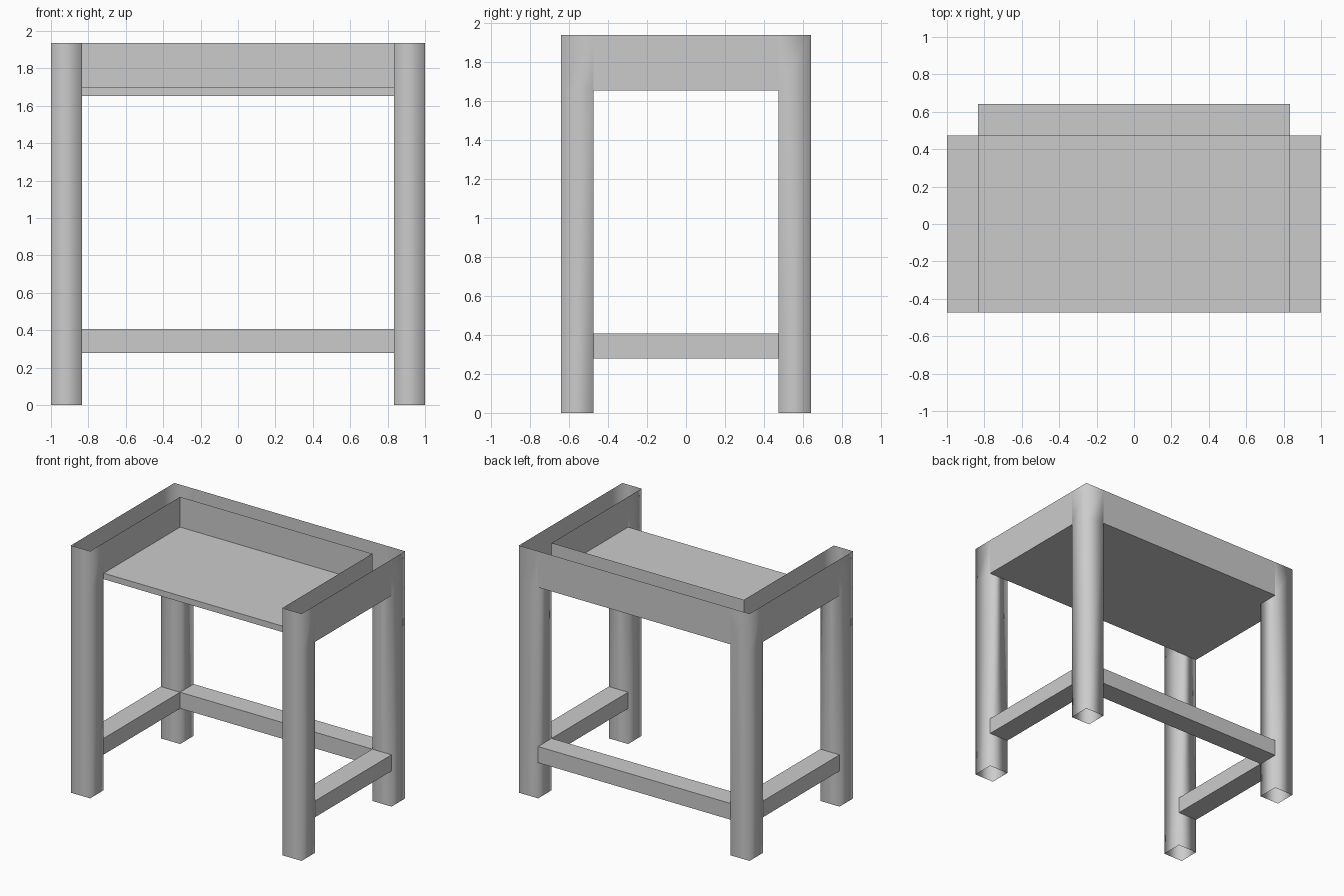
import bpy, bmesh

if "Cube" in bpy.data.objects:
    bpy.data.objects.remove(bpy.data.objects["Cube"])

X0, X1 = 0.833, 1.0        # inner / outer leg faces
Y0, Y1 = 0.473, 0.641
TOP, RAIL_Z, SEAT_Z = 1.937, 1.653, 1.70
S_LO, S_HI = 0.279, 0.406  # stretcher heights


def finish(name, bm, smooth=False):
    bmesh.ops.recalc_face_normals(bm, faces=bm.faces)
    for f in bm.faces:
        f.smooth = smooth
    mesh = bpy.data.meshes.new(name)
    bm.to_mesh(mesh)
    bm.free()
    bpy.context.collection.objects.link(bpy.data.objects.new(name, mesh))


def shell(name, lo, hi, open_sides=()):
    """Box from lo to hi with the named sides (such as '+z') left open."""
    bm = bmesh.new()
    bmesh.ops.create_cube(bm, size=1)
    bmesh.ops.recalc_face_normals(bm, faces=bm.faces)
    for v in bm.verts:
        v.co = [(a + b) / 2 + c * (b - a) for a, b, c in zip(lo, hi, v.co)]
    bm.normal_update()
    doomed = []
    for f in bm.faces:
        axis = max(range(3), key=lambda i: abs(f.normal[i]))
        side = ("+" if f.normal[axis] > 0 else "-") + "xyz"[axis]
        if side in open_sides:
            doomed.append(f)
    bmesh.ops.delete(bm, geom=doomed, context='FACES')
    # keep windings outward even though the shell is open
    mesh = bpy.data.meshes.new(name)
    bm.to_mesh(mesh)
    bm.free()
    bpy.context.collection.objects.link(bpy.data.objects.new(name, mesh))


def leg(name, sx, sy):
    """Hollow square leg; above the rail only the outward walls continue."""
    ring = [(X0, Y0), (X1, Y0), (X1, Y1), (X0, Y1)]
    bm = bmesh.new()
    rows = [[bm.verts.new((sx * x, sy * y, z)) for x, y in ring]
            for z in (0, RAIL_Z, TOP)]
    for level in (0, 1):
        for i in range(4):
            joins_side_rail = i == 0
            joins_back_rail = i == 3 and sy > 0
            if level and (joins_side_rail or joins_back_rail):
                continue
            j = (i + 1) % 4
            a, b = rows[level], rows[level + 1]
            quad = [a[i], a[j], b[j], b[i]]
            bm.faces.new(quad if sx * sy > 0 else quad[::-1])
    bmesh.ops.delete(bm, geom=[v for v in bm.verts if not v.link_faces], context='VERTS')
    for f in bm.faces:
        f.smooth = True
    mesh = bpy.data.meshes.new(name)
    bm.to_mesh(mesh)
    bm.free()
    bpy.context.collection.objects.link(bpy.data.objects.new(name, mesh))


for side, sx in (("left", -1), ("right", 1)):
    xa, xb = sorted((sx * X0, sx * X1))
    # Legs
    leg(f"front_leg_{side}", sx, -1)
    leg(f"back_leg_{side}", sx, 1)
    # Side rail: channel open at the top
    shell(f"side_rail_{side}", (xa, -Y0, RAIL_Z), (xb, Y0, TOP), ("+z", "+y", "-y"))
    # Side stretcher
    shell(f"side_stretcher_{side}", (xa, -Y0, S_LO), (xb, Y0, S_HI), ("+y", "-y"))

# Back rail and stretcher
shell("back_rail", (-X0, Y0, RAIL_Z), (X0, Y1, TOP), ("+z", "+x", "-x"))
shell("back_stretcher", (-X0, Y0, S_LO), (X0, Y1, S_HI), ("+x", "-x"))

# Seat board inside the rails
shell("seat_board", (-X0, -Y0, RAIL_Z), (X0, Y0, SEAT_Z), ("+x", "-x", "+y"))
